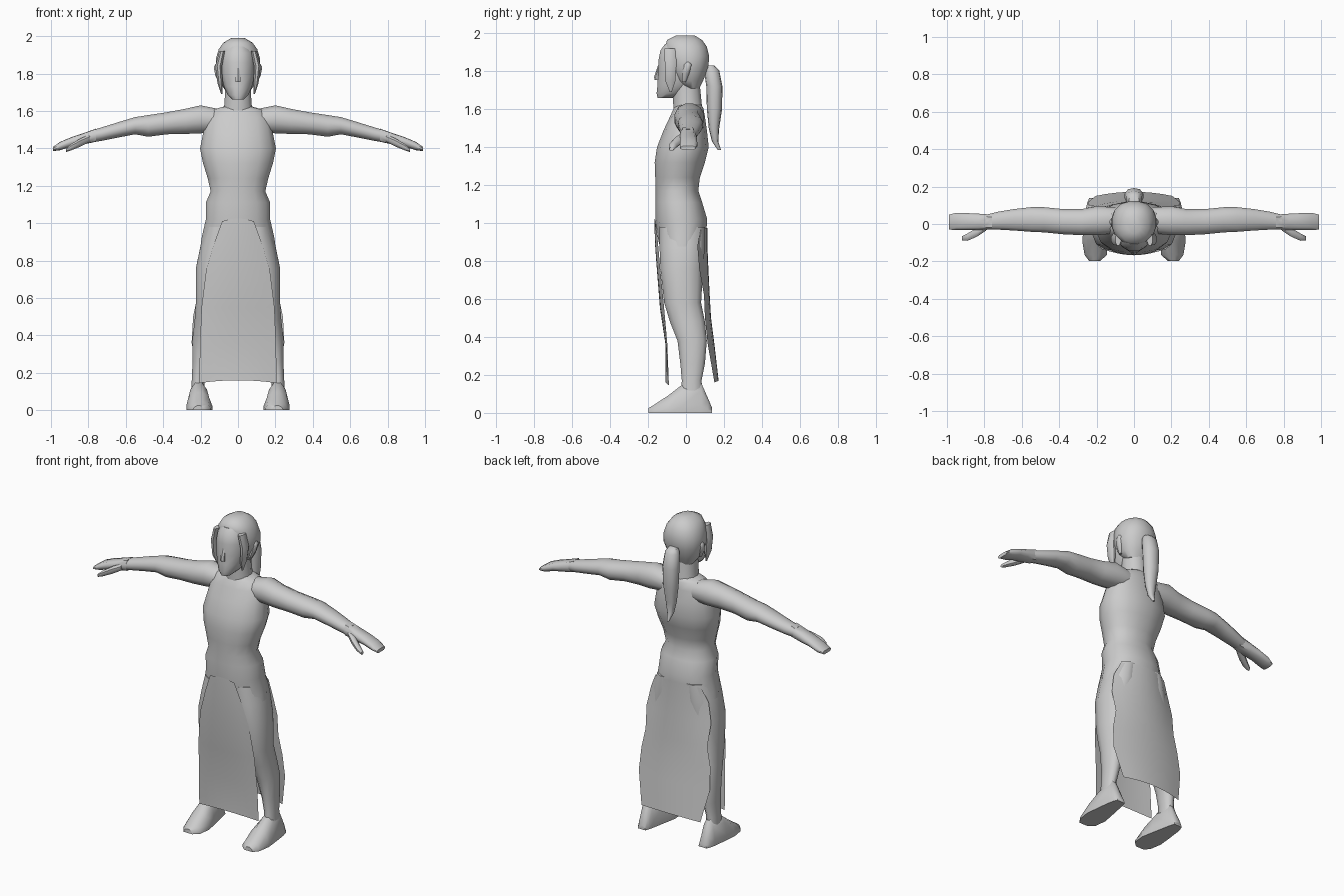
import bpy, bmesh, math

mat = bpy.data.materials.new("plain grey")
mat.diffuse_color = (0.6, 0.6, 0.6, 1)


def finish(name, bm, mirror=False, angle=50):
    bmesh.ops.recalc_face_normals(bm, faces=bm.faces)
    me = bpy.data.meshes.new(name)
    bm.to_mesh(me)
    bm.free()
    me.materials.append(mat)
    ob = bpy.data.objects.new(name, me)
    bpy.context.collection.objects.link(ob)
    bpy.ops.object.select_all(action='DESELECT')
    bpy.context.view_layer.objects.active = ob
    ob.select_set(True)
    bpy.ops.object.shade_smooth_by_angle(angle=math.radians(angle))
    if mirror:
        ob.modifiers.new("mirror", 'MIRROR')
    return ob


def loft(name, axis, stations, n=12, power=2.3, mirror=False, floor=None):
    """Skin rounded rings; each station is (position, a_min, a_max, b_min, b_max)."""
    bm = bmesh.new()
    rings = []
    for p, a0, a1, b0, b1 in stations:
        ring = []
        for i in range(n):
            t = 2 * math.pi * (i + 0.5) / n
            c, s = math.cos(t), math.sin(t)
            k = (abs(c) ** power + abs(s) ** power) ** (-1 / power)
            k /= math.cos(math.pi / n) ** 0.5
            a = (a0 + a1) / 2 + (a1 - a0) / 2 * max(-1, min(1, c * k))
            b = (b0 + b1) / 2 + (b1 - b0) / 2 * max(-1, min(1, s * k))
            co = {'X': (p, a, b), 'Y': (a, p, b), 'Z': (a, b, p)}[axis]
            if floor is not None:
                co = (co[0], co[1], max(floor, co[2]))
            ring.append(bm.verts.new(co))
        rings.append(ring)
    for r, q in zip(rings, rings[1:]):
        for i in range(n):
            j = (i + 1) % n
            bm.faces.new((r[i], r[j], q[j], q[i]))
    bm.faces.new(rings[0])
    bm.faces.new(rings[-1])
    return finish(name, bm, mirror)


def body(name, stations, **kw):
    """Symmetric upright loft from (z, half_width, y_front, y_back)."""
    return loft(name, 'Z', [(z, -w, w, f, b) for z, w, f, b in stations], **kw)


def panel(name, rows, cols=8, sag=0.015):
    """Curved cloth sheet from (z, half_width, y_middle, y_edge)."""
    bm = bmesh.new()
    grid = []
    for k, (z, w, ym, ye) in enumerate(rows):
        row = []
        for i in range(cols + 1):
            u = 2 * i / cols - 1
            dz = sag * (1 - u * u) if k in (0, len(rows) - 1) else 0
            row.append(bm.verts.new((w * u, ym + (ye - ym) * u * u, z + dz)))
        grid.append(row)
    for r, q in zip(grid, grid[1:]):
        for i in range(cols):
            bm.faces.new((r[i], r[i + 1], q[i + 1], q[i]))
    return finish(name, bm)


# Torso and neck
body("torso", [(0.84, 0.205, -0.13, 0.09), (0.92, 0.195, -0.148, 0.105),
               (1.02, 0.172, -0.16, 0.112), (1.11, 0.172, -0.16, 0.085),
               (1.17, 0.146, -0.16, 0.065), (1.24, 0.162, -0.162, 0.073),
               (1.32, 0.187, -0.165, 0.1), (1.40, 0.203, -0.153, 0.12),
               (1.49, 0.185, -0.118, 0.11), (1.56, 0.175, -0.085, 0.1),
               (1.605, 0.14, -0.065, 0.092), (1.625, 0.07, -0.05, 0.08)], n=16)
body("neck", [(1.57, 0.085, -0.065, 0.09), (1.64, 0.072, -0.068, 0.082),
              (1.76, 0.068, -0.07, 0.07)])

# Head: face, nose, hair cap, side locks, ears, ponytail
body("face", [(1.66, 0.03, -0.15, -0.07), (1.685, 0.055, -0.155, 0.0),
              (1.73, 0.075, -0.15, 0.04), (1.79, 0.09, -0.148, 0.08),
              (1.86, 0.092, -0.145, 0.09), (1.91, 0.085, -0.135, 0.08),
              (1.945, 0.06, -0.11, 0.05)])
body("nose", [(1.755, 0.015, -0.166, -0.13), (1.77, 0.015, -0.168, -0.13),
              (1.83, 0.008, -0.148, -0.13)], n=6)
body("hair", [(1.71, 0.068, -0.01, 0.07), (1.75, 0.095, -0.06, 0.09),
              (1.82, 0.12, -0.1, 0.118), (1.88, 0.118, -0.106, 0.122),
              (1.93, 0.103, -0.11, 0.11), (1.965, 0.078, -0.1, 0.085),
              (1.99, 0.035, -0.05, 0.045)], n=16)
loft("side_lock", 'Z', [(1.69, 0.083, 0.09, -0.085, -0.075),
                        (1.75, 0.083, 0.11, -0.11, -0.055),
                        (1.84, 0.085, 0.122, -0.112, -0.05),
                        (1.92, 0.07, 0.1, -0.115, -0.05)], n=8, mirror=True)
loft("ear", 'Z', [(1.745, 0.085, 0.1, -0.02, 0.0), (1.79, 0.09, 0.122, -0.02, 0.018),
                  (1.835, 0.1, 0.13, -0.01, 0.03), (1.85, 0.1, 0.12, 0.0, 0.02)],
     n=8, mirror=True)
body("ponytail", [(1.83, 0.028, 0.1, 0.15), (1.805, 0.042, 0.095, 0.175),
                  (1.72, 0.05, 0.107, 0.192), (1.6, 0.045, 0.11, 0.19),
                  (1.5, 0.033, 0.12, 0.175), (1.43, 0.02, 0.137, 0.17),
                  (1.385, 0.006, 0.168, 0.185)], n=10)

# Arms, hands and thumbs
loft("arm", 'X', [(0.10, -0.05, 0.09, 1.49, 1.61), (0.20, -0.06, 0.095, 1.48, 1.63),
                  (0.28, -0.06, 0.08, 1.477, 1.612), (0.38, -0.055, 0.08, 1.475, 1.593),
                  (0.48, -0.045, 0.09, 1.462, 1.578), (0.55, -0.042, 0.09, 1.475, 1.567),
                  (0.64, -0.035, 0.08, 1.458, 1.54), (0.73, -0.03, 0.065, 1.44, 1.512),
                  (0.79, -0.03, 0.05, 1.43, 1.495)], mirror=True)
loft("hand", 'X', [(0.76, -0.03, 0.05, 1.435, 1.505), (0.83, -0.032, 0.055, 1.42, 1.48),
                   (0.89, -0.032, 0.058, 1.41, 1.46), (0.95, -0.032, 0.06, 1.39, 1.435),
                   (0.99, -0.03, 0.05, 1.385, 1.407)],
     n=10, power=3.5, mirror=True)
loft("thumb", 'X', [(0.79, -0.035, 0.01, 1.435, 1.475), (0.84, -0.068, -0.02, 1.41, 1.455),
                    (0.89, -0.09, -0.05, 1.39, 1.425), (0.92, -0.088, -0.065, 1.38, 1.4)],
     n=8, mirror=True)

# Legs and feet
loft("leg", 'Z', [(0.08, 0.18, 0.25, -0.03, 0.09), (0.17, 0.18, 0.247, -0.022, 0.082),
                  (0.26, 0.165, 0.243, -0.03, 0.1), (0.38, 0.13, 0.244, -0.045, 0.11),
                  (0.48, 0.11, 0.232, -0.085, 0.1), (0.58, 0.085, 0.225, -0.115, 0.08),
                  (0.76, 0.04, 0.225, -0.135, 0.09), (0.88, 0.01, 0.2, -0.14, 0.1),
                  (0.98, 0.01, 0.172, -0.14, 0.1)], mirror=True)
loft("foot", 'Y', [(-0.198, 0.18, 0.24, -0.03, 0.025), (-0.165, 0.145, 0.265, -0.05, 0.045),
                   (-0.09, 0.137, 0.277, -0.1, 0.095), (-0.02, 0.15, 0.27, -0.16, 0.15),
                   (0.08, 0.17, 0.258, -0.17, 0.16), (0.115, 0.178, 0.25, -0.09, 0.08),
                   (0.138, 0.185, 0.24, -0.03, 0.025)],
     power=2.2, mirror=True, floor=0.0)

# Skirt panels
panel("front_panel", [(1.01, 0.085, -0.166, -0.158), (0.9, 0.125, -0.164, -0.148),
                      (0.75, 0.17, -0.153, -0.135), (0.55, 0.195, -0.137, -0.115),
                      (0.36, 0.203, -0.108, -0.098), (0.145, 0.207, -0.108, -0.09)])
panel("back_panel", [(0.965, 0.16, 0.112, 0.075), (0.88, 0.2, 0.113, 0.06),
                     (0.76, 0.225, 0.118, 0.07), (0.62, 0.215, 0.125, 0.095),
                     (0.5, 0.24, 0.132, 0.1), (0.36, 0.248, 0.15, 0.115),
                     (0.16, 0.205, 0.172, 0.15)], sag=0.01)
